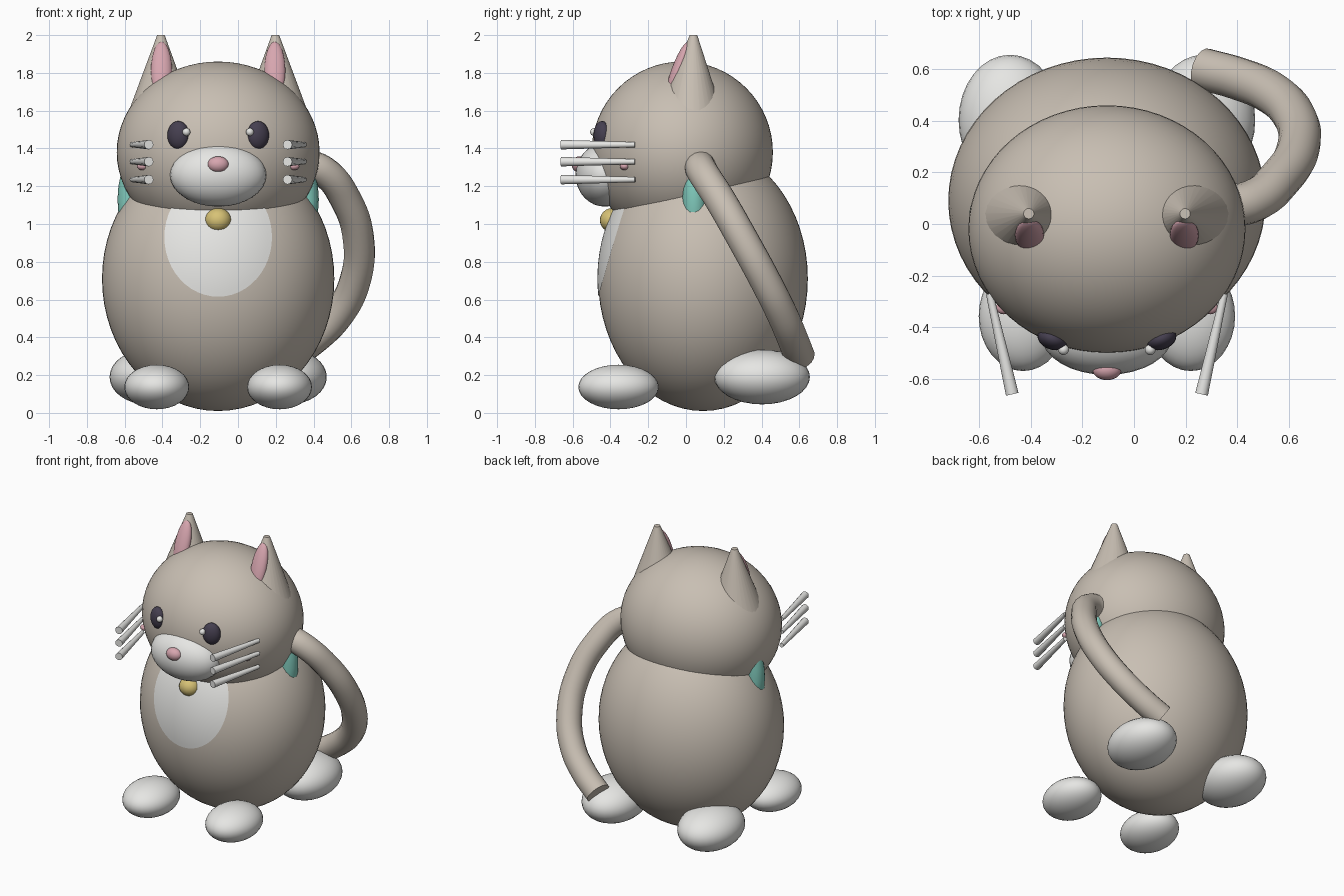
import bpy, bmesh, math
from mathutils import Vector

if "Cube" in bpy.data.objects:
    bpy.data.objects.remove(bpy.data.objects["Cube"])

CX = -0.105  # symmetry plane of the cat (the tail shifts it off centre)


def material(name, r, g, b):
    m = bpy.data.materials.new(name)
    m.diffuse_color = (r, g, b, 1)
    m.use_nodes = True
    m.node_tree.nodes["Principled BSDF"].inputs["Base Color"].default_value = m.diffuse_color
    return m


FUR = material("taupe fur", 0.58, 0.52, 0.45)
WHITE = material("soft white", 0.79, 0.79, 0.77)
PINK = material("pink", 0.68, 0.38, 0.43)
DARK = material("dark eye", 0.06, 0.05, 0.08)
TEAL = material("teal", 0.22, 0.60, 0.51)
GOLD = material("gold", 0.68, 0.54, 0.18)


def finish(name, mat, angle=40):
    o = bpy.context.object
    o.name = name
    o.data.materials.clear()
    o.data.materials.append(mat)
    bpy.ops.object.shade_smooth_by_angle(angle=math.radians(angle))
    return o


def ball(name, mat, loc, radii, rot=(0, 0, 0), seg=32):
    """Ellipsoid; x is measured from the symmetry plane."""
    bpy.ops.mesh.primitive_uv_sphere_add(segments=seg, ring_count=seg // 2, radius=1,
                                         location=(CX + loc[0], loc[1], loc[2]), rotation=rot)
    bpy.context.object.scale = radii
    return finish(name, mat)


def cone(name, mat, a, b, r1, r2, seg=24):
    """Tapered cylinder from a to b."""
    a, b = Vector(a), Vector(b)
    d = b - a
    bpy.ops.mesh.primitive_cone_add(vertices=seg, radius1=r1, radius2=r2, depth=d.length,
                                    location=(a + b) / 2 + Vector((CX, 0, 0)),
                                    rotation=d.to_track_quat('Z', 'Y').to_euler())
    return finish(name, mat)


# Body and head
BODY_C, BODY_R = (0, 0.09, 0.71), (0.615, 0.555, 0.70)
ball("body", FUR, BODY_C, BODY_R, seg=64)
ball("head", FUR, (0, -0.02, 1.38), (0.537, 0.48, 0.48), seg=64)

# Chest patch: thin disc laid onto the front of the body
bm = bmesh.new()
RINGS, SEG = 12, 48


def chest_point(u, t):
    x, z = 0.285 * u * math.cos(t), 0.93 + 0.315 * u * math.sin(t)
    k = 1 - (x / BODY_R[0]) ** 2 - ((z - BODY_C[2]) / BODY_R[2]) ** 2
    return bm.verts.new((CX + x, BODY_C[1] - BODY_R[1] * math.sqrt(k) - 0.004, z))


middle = chest_point(0, 0)
rings = [[chest_point(i / RINGS, math.tau * j / SEG) for j in range(SEG)] for i in range(1, RINGS + 1)]
for j in range(SEG):
    n = (j + 1) % SEG
    bm.faces.new((middle, rings[0][j], rings[0][n]))
    for r, s in zip(rings, rings[1:]):
        bm.faces.new((r[j], s[j], s[n], r[n]))
mesh = bpy.data.meshes.new("chest_patch")
bm.to_mesh(mesh)
bm.free()
chest = bpy.data.objects.new("chest_patch", mesh)
bpy.context.collection.objects.link(chest)
chest.data.materials.append(WHITE)
for p in mesh.polygons:
    p.use_smooth = True

# Muzzle, nose and bell
ball("muzzle", WHITE, (0, -0.43, 1.26), (0.255, 0.155, 0.168))
ball("nose", PINK, (0, -0.565, 1.315), (0.056, 0.04, 0.043), seg=24)
ball("bell", GOLD, (0, -0.39, 1.02), (0.07, 0.066, 0.064), seg=24)

# Collar ring, upright, showing only at the sides of the neck
bpy.ops.mesh.primitive_torus_add(major_segments=48, minor_segments=16, major_radius=0.47, minor_radius=0.063,
                                 location=(CX, 0.045, 1.13), rotation=(math.pi / 2, 0, 0))
finish("collar", TEAL)

# Paired parts
for side, s in (("left", -1), ("right", 1)):
    ball("front_paw_" + side, WHITE, (s * 0.325, -0.357, 0.137), (0.172, 0.213, 0.118))
    ball("back_paw_" + side, WHITE, (s * 0.375, 0.403, 0.19), (0.20, 0.253, 0.145))
    ball("eye_" + side, DARK, (s * 0.211, -0.445, 1.47), (0.06, 0.042, 0.075), (0, 0, s * 0.35), 24)
    ball("eye_highlight_" + side, WHITE, (s * 0.168, -0.487, 1.487), (0.021, 0.021, 0.021), seg=16)
    ball("cheek_" + side, PINK, (s * 0.40, -0.325, 1.305), (0.03, 0.025, 0.02), seg=16)
    cone("ear_" + side, FUR, (s * 0.305, 0.02, 1.50), (s * 0.303, 0.04, 2.0), 0.205, 0.02, 32)
    ball("inner_ear_" + side, PINK, (s * 0.30, -0.043, 1.81), (0.056, 0.035, 0.165), (-0.35, 0, 0), 24)
    for i, z in enumerate((1.42, 1.33, 1.235)):
        cone(f"whisker_{side}_{i + 1}", WHITE, (s * 0.455, -0.27, z), (s * 0.367, -0.66, z), 0.014, 0.025, 12)

# Tail: round tube along a smooth path
path = [(0.33, 0.07, 1.32), (0.45, 0.085, 1.28), (0.57, 0.18, 1.13), (0.638, 0.30, 0.92),
        (0.62, 0.42, 0.70), (0.53, 0.51, 0.52), (0.40, 0.565, 0.39), (0.27, 0.60, 0.30)]
curve = bpy.data.curves.new("tail", 'CURVE')
curve.dimensions = '3D'
curve.bevel_depth = 0.083
curve.bevel_resolution = 6
curve.use_fill_caps = True
spline = curve.splines.new('BEZIER')
spline.bezier_points.add(len(path) - 1)
for p, co in zip(spline.bezier_points, path):
    p.co = co
    p.handle_left_type = p.handle_right_type = 'AUTO'
spline.resolution_u = 6
tail = bpy.data.objects.new("tail", curve)
bpy.context.collection.objects.link(tail)
bpy.ops.object.select_all(action='DESELECT')
tail.select_set(True)
bpy.context.view_layer.objects.active = tail
bpy.ops.object.convert(target='MESH')
finish("tail", FUR)
